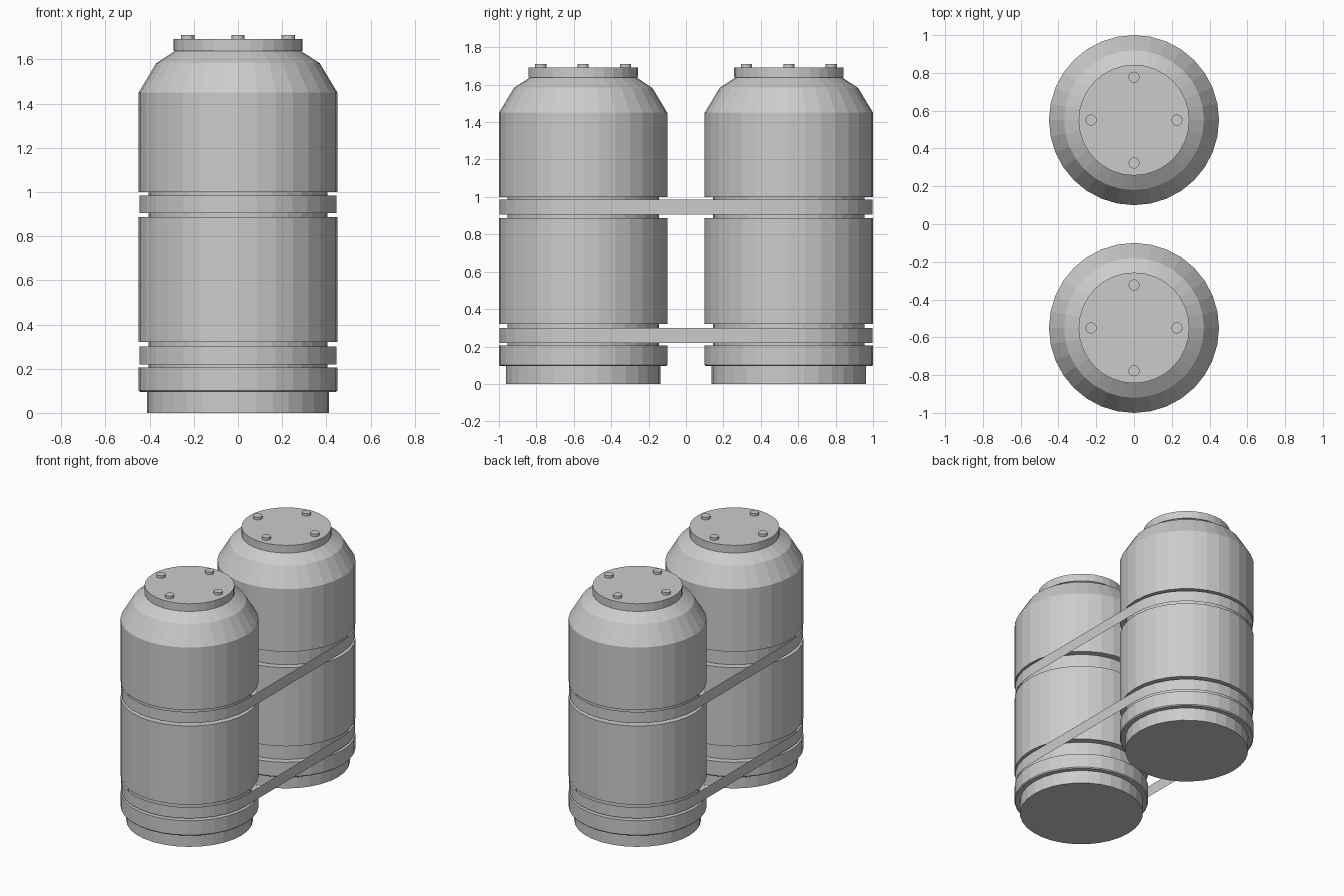
import bpy, bmesh, math

if "Cube" in bpy.data.objects:
    bpy.data.objects.remove(bpy.data.objects["Cube"])

SEG = 32        # sides of each tank
TANK_Y = 0.55   # distance of each tank axis from the centre


def finish(name, bm):
    bmesh.ops.recalc_face_normals(bm, faces=bm.faces[:])
    mesh = bpy.data.meshes.new(name)
    bm.to_mesh(mesh)
    bm.free()
    obj = bpy.data.objects.new(name, mesh)
    bpy.context.collection.objects.link(obj)
    return obj


def lathe(name, profile, x, y, seg):
    """Closed turned solid from (radius, z) points, bottom to top."""
    bm = bmesh.new()
    rings = []
    for r, z in profile:
        rings.append([bm.verts.new((x + r * math.cos(math.tau * i / seg),
                                    y + r * math.sin(math.tau * i / seg), z))
                      for i in range(seg)])
    for a, b in zip(rings, rings[1:]):
        for i in range(seg):
            j = (i + 1) % seg
            bm.faces.new((a[i], a[j], b[j], b[i]))
    bm.faces.new(rings[0][::-1])
    bm.faces.new(rings[-1])
    return finish(name, bm)


def strap(name, z0, z1, r=0.446):
    """Thin sheet wrapped around both tanks in a stadium loop."""
    half = SEG // 2
    path = []
    for side in (1, -1):
        for i in range(half + 1):
            a = math.pi * i / half
            path.append((side * r * math.cos(a),
                         side * (TANK_Y + r * math.sin(a))))
    bm = bmesh.new()
    low = [bm.verts.new((x, y, z0)) for x, y in path]
    top = [bm.verts.new((x, y, z1)) for x, y in path]
    n = len(path)
    for i in range(n):
        j = (i + 1) % n
        bm.faces.new((low[i], low[j], top[j], top[i]))
    return finish(name, bm)


# Foot, grooved body and sloped shoulder
BODY = [(0.413, 0), (0.413, 0.095), (0.444, 0.095), (0.45, 0.102),
        (0.45, 0.205), (0.405, 0.205), (0.405, 0.32), (0.45, 0.32),
        (0.45, 0.886), (0.405, 0.886), (0.405, 1.0), (0.45, 1.0),
        (0.45, 1.45), (0.37, 1.583), (0.285, 1.638)]
CAP = [(0.293, 1.637), (0.293, 1.692)]
BOLT = [(0.03, 1.685), (0.03, 1.71)]

for label, y in (("front", -TANK_Y), ("back", TANK_Y)):
    lathe(f"{label}_tank_body", BODY, 0, y, SEG)
    lathe(f"{label}_tank_cap", CAP, 0, y, SEG)
    # Four bolts on the cap
    for k in range(4):
        a = k * math.pi / 2
        lathe(f"{label}_cap_bolt_{k + 1}", BOLT,
              0.227 * math.cos(a), y + 0.227 * math.sin(a), 12)

# Straps joining the tanks
strap("lower_strap", 0.22, 0.30)
strap("upper_strap", 0.905, 0.985)
